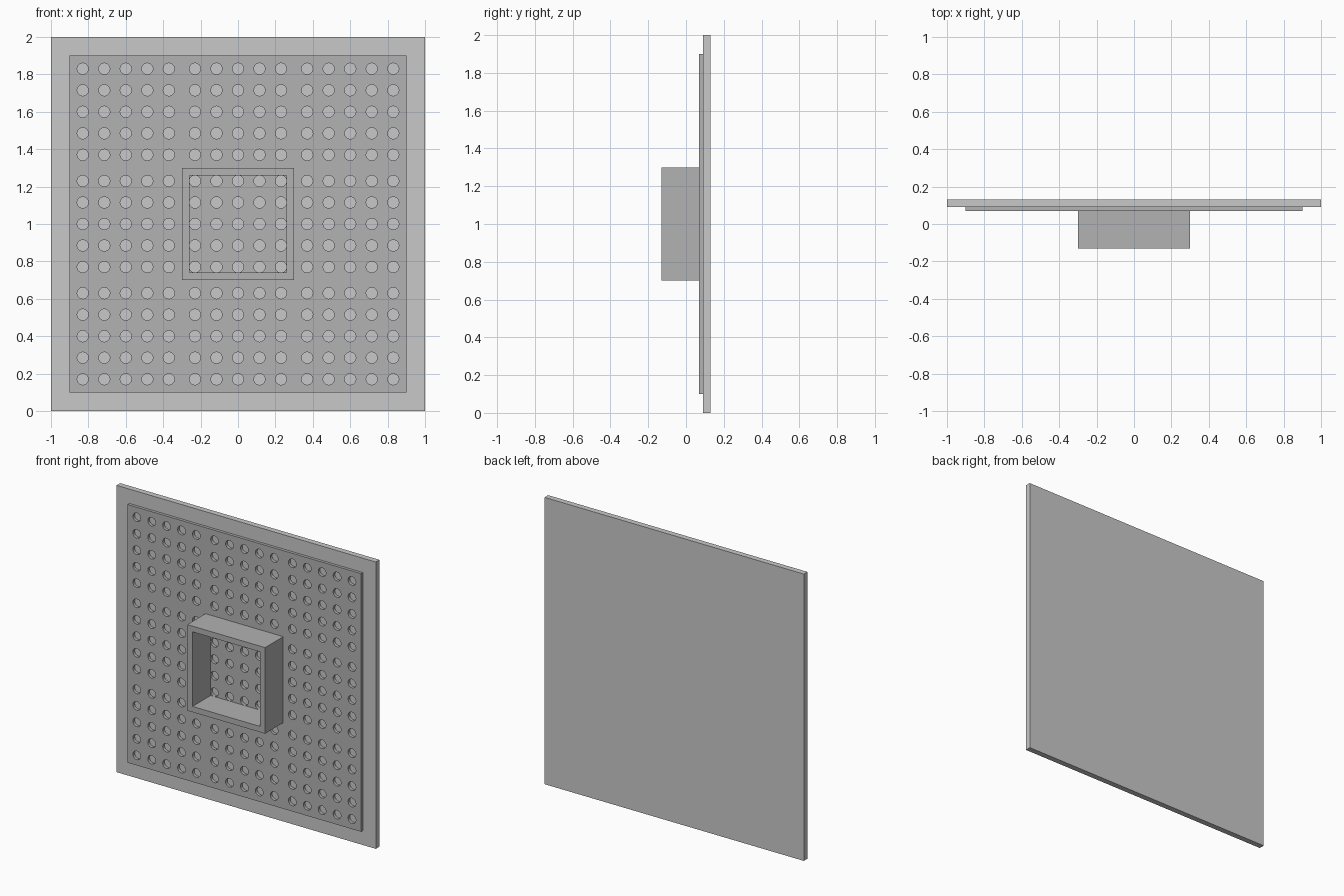
import bpy
import bmesh
from math import cos, sin, pi
from mathutils import Matrix, Vector

if "Cube" in bpy.data.objects:
    bpy.data.objects.remove(bpy.data.objects["Cube"], do_unlink=True)

TILE = 0.6
PITCH = 0.115
HOLE_RADIUS = 0.03
HOLE_SIDES = 24
MID = 1.0  # height of the panel centre


def material(name, value):
    mat = bpy.data.materials.new(name)
    mat.use_nodes = True
    colour = (value, value, value, 1)
    mat.diffuse_color = colour
    mat.node_tree.nodes["Principled BSDF"].inputs["Base Color"].default_value = colour
    return mat


light_grey = material("light_grey", 0.584)
mid_grey = material("mid_grey", 0.445)


def add(name, mesh, location=(0, 0, 0)):
    obj = bpy.data.objects.new(name, mesh)
    obj.location = location
    bpy.context.collection.objects.link(obj)
    return obj


def sheet(name, outlines, y_front, y_back, mat):
    """Mesh of closed x-z outlines (first one outer, others holes) given depth in y."""
    curve = bpy.data.curves.new(name, "CURVE")
    curve.dimensions = "2D"
    curve.fill_mode = "BOTH"
    curve.extrude = (y_back - y_front) / 2
    for points in outlines:
        spline = curve.splines.new("POLY")
        spline.points.add(len(points) - 1)
        for point, (x, z) in zip(spline.points, points):
            point.co = (x, z, 0, 1)
        spline.use_cyclic_u = True
    helper = add(name + "_outline", curve)
    bpy.context.view_layer.update()
    graph = bpy.context.evaluated_depsgraph_get()
    mesh = bpy.data.meshes.new_from_object(helper.evaluated_get(graph))
    bpy.data.objects.remove(helper, do_unlink=True)
    mesh.name = name
    # Stand the sheet upright and weld its caps to its walls
    bm = bmesh.new()
    bm.from_mesh(mesh)
    bmesh.ops.remove_doubles(bm, verts=bm.verts, dist=0.0001)
    bm.transform(Matrix.Translation((0, (y_front + y_back) / 2, 0))
                 @ Matrix.Rotation(pi / 2, 4, "X"))
    bmesh.ops.recalc_face_normals(bm, faces=bm.faces)
    for face in bm.faces:
        face.smooth = False
    bm.to_mesh(mesh)
    bm.free()
    mesh.materials.clear()
    mesh.materials.append(mat)
    return mesh


def square(half):
    return [(-half, -half), (half, -half), (half, half), (-half, half)]


def circle(cx, cz):
    angles = [2 * pi * i / HOLE_SIDES for i in range(HOLE_SIDES)]
    return [(cx + HOLE_RADIUS * cos(a), cz + HOLE_RADIUS * sin(a)) for a in angles]


# Backing board
add("backing_board", sheet("backing_board", [square(1)], 0.09, 0.13, light_grey), (0, 0, MID))

# Nine perforated tiles sharing one mesh
steps = [PITCH * i for i in range(-2, 3)]
holes = [circle(x, z) for x in steps for z in steps]
tile_mesh = sheet("perforated_tile", [square(TILE / 2)] + holes, 0.07, 0.09, mid_grey)
for row, row_name in zip((-1, 0, 1), ("lower", "middle", "upper")):
    for col, col_name in zip((-1, 0, 1), ("right", "centre", "left")):
        add(f"tile_{row_name}_{col_name}", tile_mesh, (col * TILE, 0, MID + row * TILE))

# Open box on the centre tile, made of four mitred walls
outer, inner = 0.3, 0.26
wall = [(-outer, outer), (-inner, inner), (inner, inner), (outer, outer)]
wall_mesh = sheet("box_wall", [wall], -0.13, 0.07, mid_grey)
for i, side in enumerate(("top", "left", "bottom", "right")):
    add(f"box_wall_{side}", wall_mesh, Vector((0, 0, MID))).rotation_euler.y = i * pi / 2
